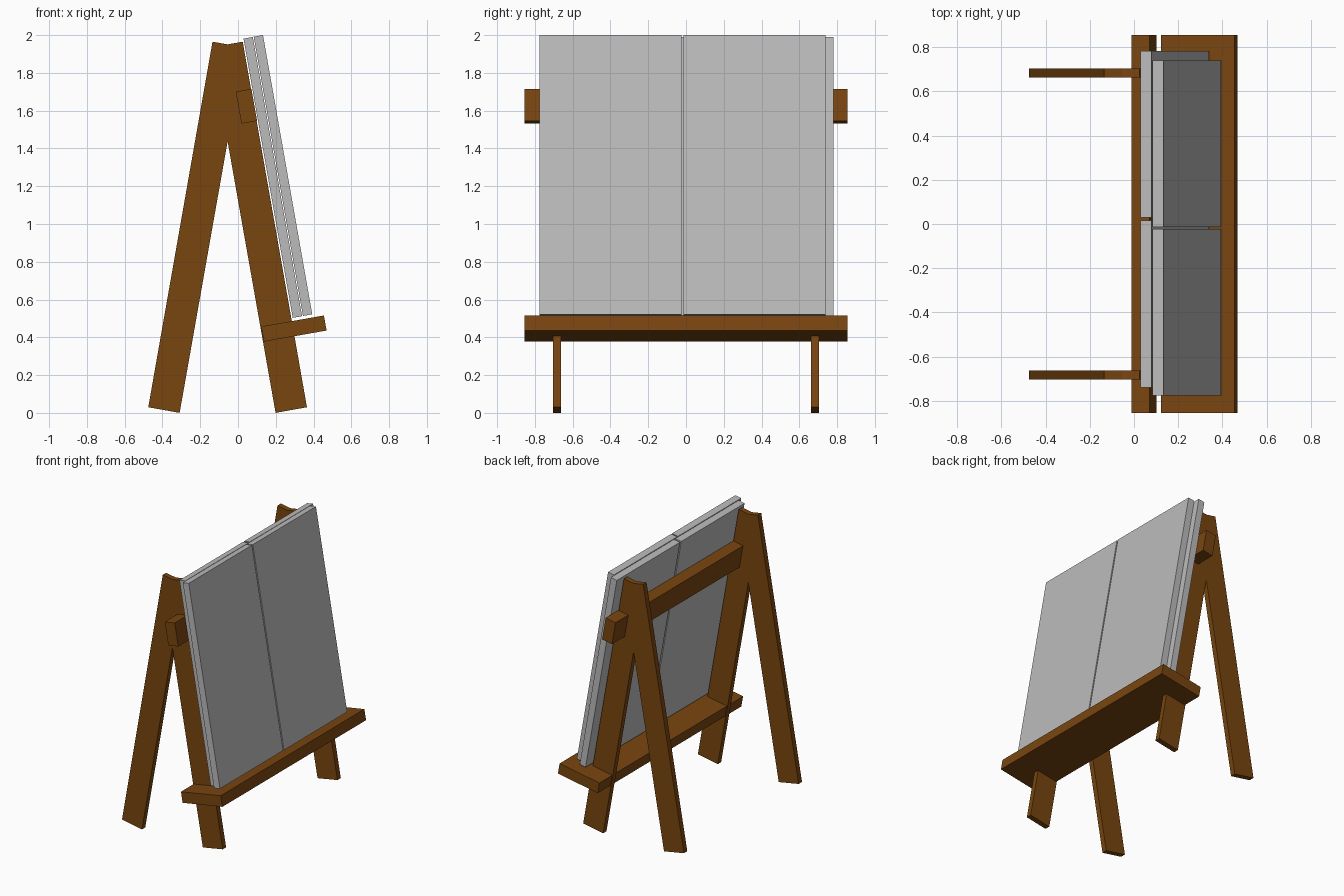
import bpy, bmesh, math

if "Cube" in bpy.data.objects:
    bpy.data.objects.remove(bpy.data.objects["Cube"])

TILT = math.radians(10)
N = (math.cos(TILT), math.sin(TILT))     # across the leaning parts
U = (-math.sin(TILT), math.cos(TILT))    # up along the leaning parts


def material(name, rgb):
    m = bpy.data.materials.new(name)
    m.diffuse_color = (*rgb, 1)
    m.use_nodes = True
    m.node_tree.nodes["Principled BSDF"].inputs["Base Color"].default_value = m.diffuse_color
    return m


WOOD = material("brown wood", (0.19, 0.06, 0.005))
GREY = material("grey panel", (0.5, 0.5, 0.5))


def prism(name, profile, y0, y1, mat):
    """Extrude an x-z profile along y."""
    bm = bmesh.new()
    face = bm.faces.new([bm.verts.new((x, y0, z)) for x, z in profile])
    ext = bmesh.ops.extrude_face_region(bm, geom=[face])
    verts = [v for v in ext["geom"] if isinstance(v, bmesh.types.BMVert)]
    bmesh.ops.translate(bm, verts=verts, vec=(0, y1 - y0, 0))
    bmesh.ops.recalc_face_normals(bm, faces=bm.faces)
    mesh = bpy.data.meshes.new(name)
    bm.to_mesh(mesh)
    bm.free()
    mesh.materials.append(mat)
    obj = bpy.data.objects.new(name, mesh)
    bpy.context.collection.objects.link(obj)


def leaning_slab(name, corner, thick, length, y0, y1, mat):
    """Tilted board, placed by its lower outer corner."""
    def at(a, b):
        return (corner[0] - a * N[0] + b * U[0], corner[1] - a * N[1] + b * U[1])
    prism(name, [at(0, 0), at(0, length), at(thick, length), at(thick, 0)], y0, y1, mat)


# A-shaped leg frames with a shallow notch at the top
MID = -0.055
half = [(0.42, 0.03), (0.08, 1.965)]
inner = (0.254, 0.0)
frame = [(MID + half[0][0], half[0][1]), (MID + half[1][0], half[1][1]), (MID, 1.951),
         (MID - half[1][0], half[1][1]), (MID - half[0][0], half[0][1]),
         (MID - inner[0], inner[1]), (MID, 1.437), (MID + inner[0], inner[1])]
for side, y in (("left", -0.683), ("right", 0.683)):
    prism(side + "_leg_frame", frame, y - 0.02, y + 0.02, WOOD)

# Shelf and upper crossbar
leaning_slab("shelf", (0.469, 0.436), 0.337, 0.081, -0.855, 0.855, WOOD)
leaning_slab("crossbar", (0.101, 1.546), 0.084, 0.172, -0.855, 0.855, WOOD)

# Two offset layers of paired panels
layers = (("front_panel", (0.393, 0.522), ((-0.776, -0.023), (-0.013, 0.739))),
          ("back_panel", (0.339, 0.512), ((-0.739, 0.015), (0.029, 0.782))))
for name, corner, spans in layers:
    for i, (y0, y1) in enumerate(spans):
        leaning_slab(f"{name}_{i + 1}", corner, 0.05, 1.501, y0, y1, GREY)
